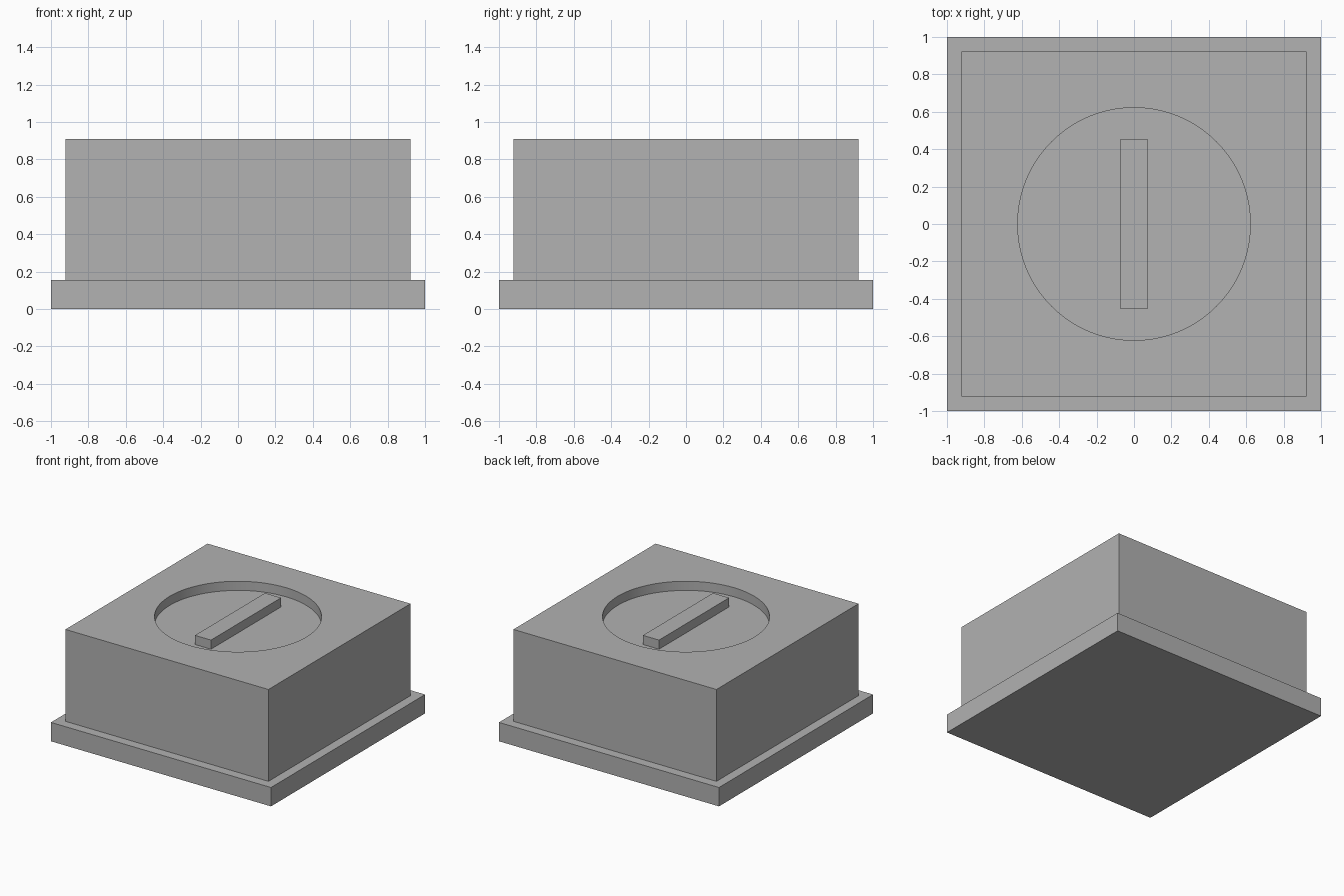
import bpy
import math

cube = bpy.data.objects.get("Cube")
if cube:
    bpy.data.objects.remove(cube, do_unlink=True)

BASE_TOP, RECESS_FLOOR, TOP = 0.155, 0.835, 0.91

# Single grey finish
grey = bpy.data.materials.new("plain grey")
grey.use_nodes = True
colour = (0.445, 0.445, 0.445, 1)
grey.diffuse_color = colour
grey.node_tree.nodes["Principled BSDF"].inputs["Base Color"].default_value = colour


def box(name, width, depth, bottom, top):
    bpy.ops.mesh.primitive_cube_add(size=1, location=(0, 0, (bottom + top) / 2))
    obj = bpy.context.object
    obj.name = name
    obj.scale = (width, depth, top - bottom)
    bpy.ops.object.transform_apply(location=False, rotation=False, scale=True)
    obj.data.materials.append(grey)
    return obj


# Base plate and main block
box("base_plate", 2, 2, 0, BASE_TOP)
body = box("body", 1.845, 1.845, BASE_TOP, TOP)

# Round recess cut into the top
bpy.ops.mesh.primitive_cylinder_add(vertices=96, radius=0.622, depth=0.4,
                                    location=(0, 0, RECESS_FLOOR + 0.2))
cutter = bpy.context.object
cutter.name = "recess_cutter"
cutter.data.materials.append(grey)
cutter.hide_render = True
cut = body.modifiers.new("recess", 'BOOLEAN')
cut.operation = 'DIFFERENCE'
cut.solver = 'EXACT'
cut.object = cutter
bpy.context.view_layer.objects.active = body
bpy.ops.object.select_all(action='DESELECT')
body.select_set(True)
bpy.ops.object.modifier_apply(modifier=cut.name)
bpy.data.objects.remove(cutter, do_unlink=True)
bpy.ops.object.shade_smooth_by_angle(angle=math.radians(30))

# Grip bar standing in the recess, flush with the top
box("grip_bar", 0.146, 0.91, RECESS_FLOOR, TOP)
